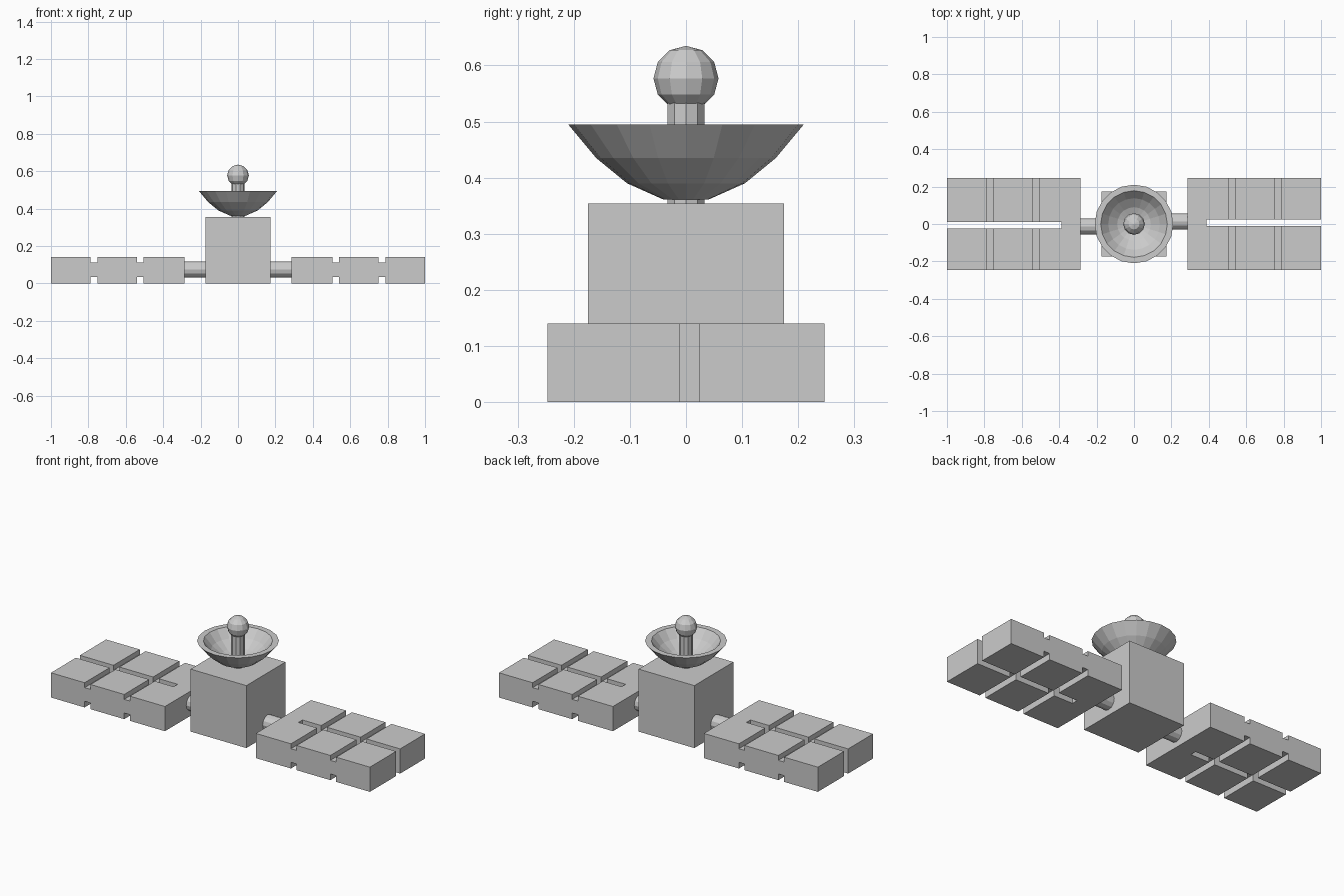
import bpy, bmesh
from math import pi, cos, sin
from mathutils import Matrix

if "Cube" in bpy.data.objects:
    bpy.data.objects.remove(bpy.data.objects["Cube"], do_unlink=True)

COLOUR = (0.6, 0.6, 0.6, 1)
grey = bpy.data.materials.new("plain_grey")
grey.use_nodes = True
grey.diffuse_color = COLOUR
grey.node_tree.nodes["Principled BSDF"].inputs["Base Color"].default_value = COLOUR


def finish(name, bm):
    bmesh.ops.recalc_face_normals(bm, faces=bm.faces)
    mesh = bpy.data.meshes.new(name)
    bm.to_mesh(mesh)
    bm.free()
    mesh.materials.append(grey)
    obj = bpy.data.objects.new(name, mesh)
    bpy.context.collection.objects.link(obj)
    return obj


def box(name, low, high):
    bm = bmesh.new()
    bmesh.ops.create_cube(bm, size=1)
    for v in bm.verts:
        v.co = [a + (b - a) * (c + 0.5) for a, b, c in zip(low, high, v.co)]
    return finish(name, bm)


def cylinder(name, radius, length, sides, matrix):
    bm = bmesh.new()
    bmesh.ops.create_cone(bm, cap_ends=True, segments=sides, radius1=radius,
                          radius2=radius, depth=length, matrix=matrix)
    return finish(name, bm)


def lathe(name, profile, sides):
    bm = bmesh.new()
    rings = [[bm.verts.new((r * cos(2 * pi * i / sides), r * sin(2 * pi * i / sides), z))
              for i in range(sides)] for r, z in profile]
    for a, b in zip(rings, rings[1:]):
        for i in range(sides):
            j = (i + 1) % sides
            bm.faces.new((a[i], a[j], b[j], b[i]))
    bm.faces.new(rings[0])
    bm.faces.new(rings[-1])
    return finish(name, bm)


# Panel: grooved outline extruded front to back, then slotted from the outer end
INNER, OUTER, HALF_DEPTH, HEIGHT = 0.285, 1.0, 0.247, 0.14
GROOVES = [(0.505, 0.541), (0.752, 0.789)]
GROOVE_FLOOR, GROOVE_ROOF = 0.112, 0.035


def panel(name, turn):
    bottom, top = [(INNER, 0)], [(INNER, HEIGHT)]
    for a, b in GROOVES:
        bottom += [(a, 0), (a, GROOVE_ROOF), (b, GROOVE_ROOF), (b, 0)]
        top += [(a, HEIGHT), (a, GROOVE_FLOOR), (b, GROOVE_FLOOR), (b, HEIGHT)]
    outline = bottom + [(OUTER, 0), (OUTER, HEIGHT)] + top[::-1]
    bm = bmesh.new()
    face = bm.faces.new([bm.verts.new((x, -HALF_DEPTH, z)) for x, z in outline])
    new = bmesh.ops.extrude_face_region(bm, geom=[face])["geom"]
    bmesh.ops.translate(bm, vec=(0, 2 * HALF_DEPTH, 0),
                        verts=[g for g in new if isinstance(g, bmesh.types.BMVert)])
    obj = finish(name, bm)
    cutter = box("slot_cutter", (0.387, -0.012, -0.1), (1.1, 0.024, 0.3))
    cutter.hide_render = True
    mod = obj.modifiers.new("slot", "BOOLEAN")
    mod.operation = "DIFFERENCE"
    mod.solver = "EXACT"
    mod.object = cutter
    bpy.context.view_layer.objects.active = obj
    bpy.ops.object.modifier_apply(modifier=mod.name)
    bpy.data.objects.remove(cutter, do_unlink=True)
    obj.data.transform(turn)


# Panels and their connecting rods, the second side turned half round
for side, angle in (("left", 0), ("right", pi)):
    turn = Matrix.Rotation(angle, 4, "Z")
    panel(side + "_panel", turn)
    cylinder(side + "_rod", 0.043, 0.2, 12,
             turn @ Matrix.Translation((0.22, 0.014, 0.074)) @ Matrix.Rotation(pi / 2, 4, "Y"))

# Central body
box("body", (-0.175, -0.175, 0), (0.175, 0.175, 0.354))

# Dish: outer shell up to the rim, then the hollow inside
lathe("dish", [(0.04, 0.361), (0.105, 0.39), (0.16, 0.435), (0.21, 0.495),
               (0.178, 0.495), (0.138, 0.447), (0.09, 0.41), (0.035, 0.388)], 20)

# Mast and ball
cylinder("mast", 0.035, 0.2, 10,
         Matrix.Translation((0, 0, 0.445)) @ Matrix.Rotation(pi / 2, 4, "Z"))
bm = bmesh.new()
bmesh.ops.create_uvsphere(bm, u_segments=12, v_segments=6, radius=0.058,
                          matrix=Matrix.Translation((0, 0, 0.577)))
finish("ball", bm)
